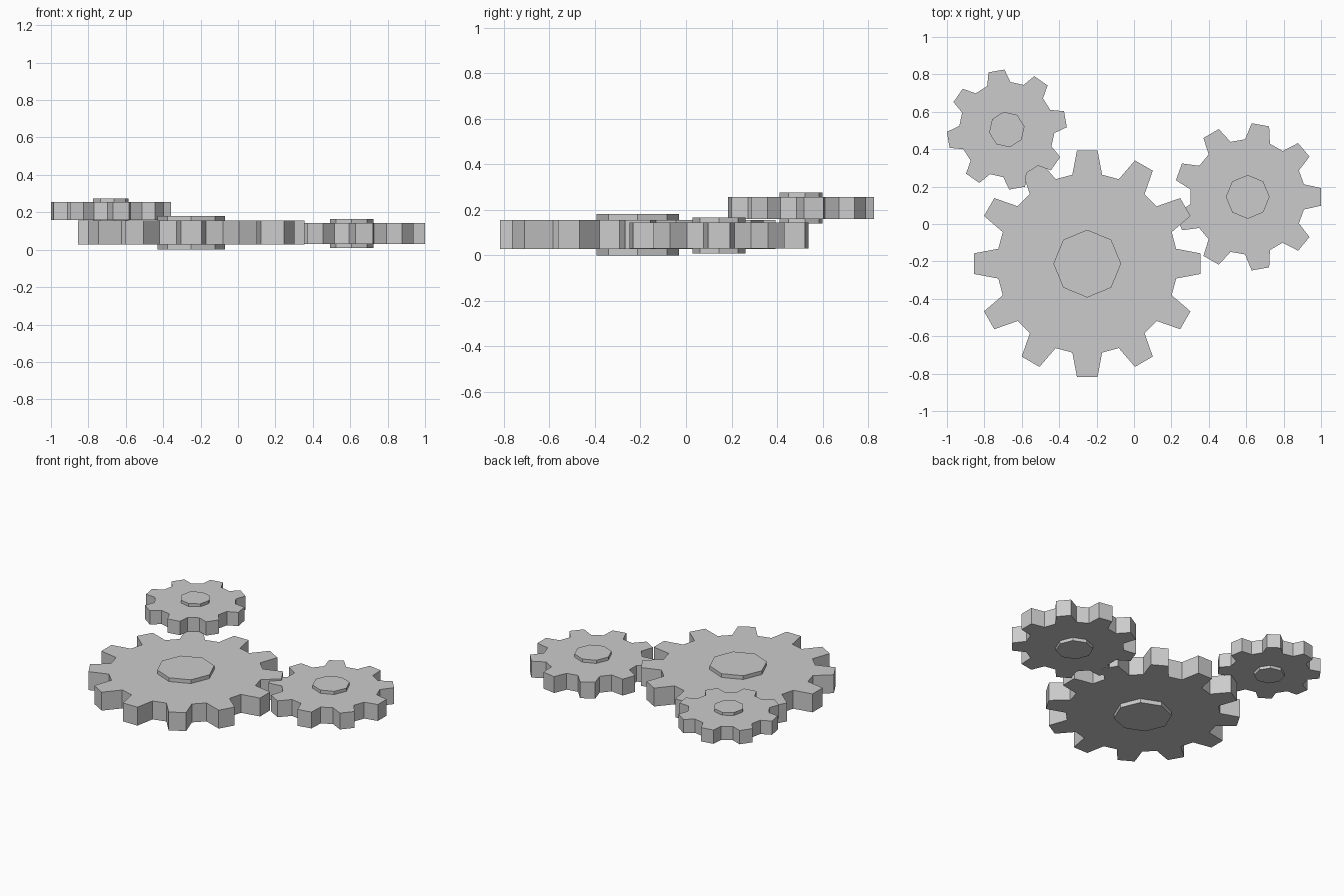
import bpy, bmesh
from math import cos, sin, radians

if "Cube" in bpy.data.objects:
    bpy.data.objects.remove(bpy.data.objects["Cube"])

metal = bpy.data.materials.new("grey_metal")
metal.diffuse_color = (0.6, 0.6, 0.6, 1)
metal.use_nodes = True
metal.node_tree.nodes["Principled BSDF"].inputs["Base Color"].default_value = metal.diffuse_color


def prism(name, points, z0, z1):
    """Extrude a flat outline from z0 up to z1."""
    bm = bmesh.new()
    face = bm.faces.new([bm.verts.new((x, y, z0)) for x, y in points])
    top = bmesh.ops.extrude_face_region(bm, geom=[face])["geom"]
    moved = [v for v in top if isinstance(v, bmesh.types.BMVert)]
    bmesh.ops.translate(bm, verts=moved, vec=(0, 0, z1 - z0))
    bmesh.ops.recalc_face_normals(bm, faces=bm.faces)
    mesh = bpy.data.meshes.new(name)
    bm.to_mesh(mesh)
    bm.free()
    mesh.materials.append(metal)
    obj = bpy.data.objects.new(name, mesh)
    bpy.context.collection.objects.link(obj)


def gear(name, centre, teeth, phase, tip, root, hub, z_gear, z_hub):
    cx, cy = centre
    step = 360 / teeth

    def polar(r, deg):
        return cx + r * cos(radians(deg)), cy + r * sin(radians(deg))

    # toothed wheel: each tooth tapers from root to tip
    tooth = [(-0.317, root), (-0.173, tip), (0.173, tip), (0.317, root)]
    outline = [polar(r, phase + (i + f) * step)
               for i in range(teeth) for f, r in tooth]
    prism(name + "_wheel", outline, *z_gear)
    # octagonal hub, standing out on both sides
    prism(name + "_hub", [polar(hub, phase + 45 * i) for i in range(8)], *z_hub)


gear("large_gear", (-0.25, -0.212), 12, 0, 0.608, 0.482, 0.181,
     (0.028, 0.155), (0.0, 0.181))
gear("medium_gear", (0.608, 0.145), 9, 0, 0.394, 0.308, 0.117,
     (0.03, 0.143), (0.008, 0.165))
gear("small_gear", (-0.68, 0.505), 8, 10, 0.321, 0.255, 0.096,
     (0.16, 0.255), (0.14, 0.275))
